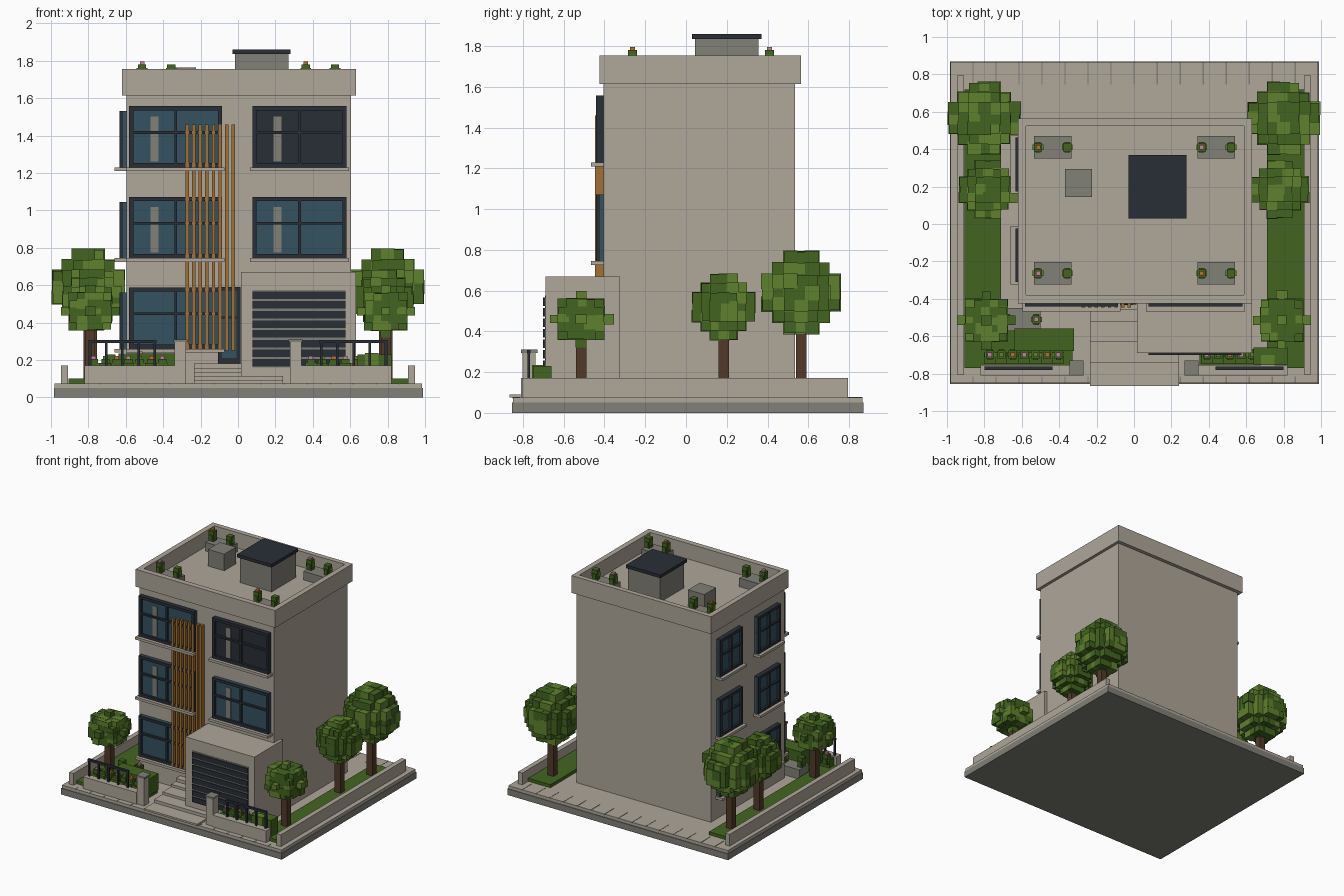
import bpy, bmesh, random
from mathutils import Matrix, Vector

random.seed(4)
if "Cube" in bpy.data.objects:
    bpy.data.objects.remove(bpy.data.objects["Cube"])


def material(name, *rgb):
    m = bpy.data.materials.new(name)
    m.use_nodes = True
    m.diffuse_color = (*rgb, 1)
    m.node_tree.nodes["Principled BSDF"].inputs["Base Color"].default_value = (*rgb, 1)
    return m


STONE = material("warm stone", .43, .385, .32)
GREY = material("grey concrete", .22, .215, .185)
GLASS = material("blue glass", .033, .085, .115)
DARK = material("charcoal metal", .022, .028, .038)
WOOD = material("slat wood", .36, .165, .035)
BARK = material("bark", .085, .042, .022)
LEAF = material("dark leaf", .055, .13, .014)
LIGHT = material("light leaf", .115, .22, .026)
PINK = material("pink flower", .55, .22, .35)
ORANGE = material("orange flower", .5, .15, .03)


def build(name, boxes):
    """Make one object from boxes given as (material, x range, y range, z range)."""
    bm = bmesh.new()
    mesh = bpy.data.meshes.new(name)
    mats = []
    for mat, *spans in boxes:
        if mat not in mats:
            mats.append(mat)
            mesh.materials.append(mat)
        mid = Vector([(a + b) / 2 for a, b in spans])
        size = Vector([abs(b - a) for a, b in spans])
        made = bmesh.ops.create_cube(
            bm, size=1, matrix=Matrix.Translation(mid) @ Matrix.Diagonal(size).to_4x4())
        for f in {f for v in made["verts"] for f in v.link_faces}:
            f.material_index = mats.index(mat)
    bm.to_mesh(mesh)
    bm.free()
    bpy.context.collection.objects.link(bpy.data.objects.new(name, mesh))


def around(c, half):
    return (c - half, c + half)


GROUND = .075

# Base, paving joints and lawns
build("base_slab", [(GREY, (-.985, .99), (-.855, .87), (0, .05))])
build("paving", [(STONE, (-.98, .985), (-.85, .865), (.05, GROUND))])
joints = [-.86 + .123 * i for i in range(15)]
build("paving_joints",
      [(GREY, around(x, .003), (.745, .866), (.07, .077)) for x in joints]
      + [(GREY, around(x, .003), (-.851, -.815), (.07, .077)) for x in joints])
build("lawn", [(LEAF, (-.905, -.71), (-.77, .72), (GROUND, .1)),
               (LEAF, (.71, .91), (-.77, .72), (GROUND, .1)),
               (LEAF, (-.71, -.33), (-.765, -.56), (GROUND, .1)),
               (LEAF, (.35, .71), (-.765, -.69), (GROUND, .1))])

# Garden walls, gate pillars and railings
for side, word in ((-1, "right"), (1, "left")):
    def sx(a, b):
        return (side * a, side * b)
    build(word + "_garden_wall", [(STONE, sx(.908, .947), (-.805, .795), (GROUND, .17))])
    build(word + "_front_wall", [(STONE, sx(.34, .82), (-.81, -.755), (GROUND, .17))])
    build(word + "_gate_pillar", [(STONE, sx(.278, .34), (-.803, -.738), (GROUND, .295)),
                                  (GREY, sx(.27, .345), (-.81, -.73), (.295, .31))])
    rail = [(DARK, sx(.435, .80), around(-.772, .009), (.292, .308))]
    for i in range(5):
        rail.append((DARK, around(side * (.445 + .0865 * i), .007),
                     around(-.772, .007), (.17, .3)))
    build(word + "_railing", rail)

# Entry steps
build("entry_steps", [(STONE, (-.235, .24), (y, -.405), (GROUND, z)) for y, z in
                      ((-.865, .09), (-.74, .115), (-.63, .135), (-.52, .155))]
      + [(STONE, (-.235, .015), (-.46, -.405), (GROUND, .18))])

# Main block with a hollow parapet
build("main_block", [(STONE, (-.597, .605), (-.405, .535), (GROUND, 1.63))])
build("parapet", [(STONE, (-.62, .63), (-.425, -.38), (1.615, 1.755)),
                  (STONE, (-.62, .63), (.525, .565), (1.615, 1.755)),
                  (STONE, (-.62, -.577), (-.38, .525), (1.615, 1.755)),
                  (STONE, (.587, .63), (-.38, .525), (1.615, 1.755))])
build("roof_access", [(GREY, (-.015, .27), (.045, .355), (1.62, 1.835)),
                      (DARK, (-.03, .28), (.03, .37), (1.835, 1.86))])
build("roof_unit", [(GREY, (-.37, -.225), (.145, .295), (1.62, 1.765))])


# Windows: glass, frame bars, sill and an optional blind strip
def window(name, to_box, lo, hi, bottom, top, glass=GLASS, blind=False):
    bar, mid = .011, (lo + hi) / 2
    cross = bottom + (top - bottom) * .57
    parts = [(glass, (lo, hi), (0, .018), (bottom, top))]
    for u, half in ((lo + bar, bar), (mid, .007), (hi - bar, bar)):
        parts.append((DARK, around(u, half), (0, .037), (bottom, top)))
    for z, half in ((bottom + bar, bar), (cross, .007), (top - bar, bar)):
        parts.append((DARK, (lo, hi), (0, .036), around(z, half)))
    parts.append((STONE, (lo - .013, hi + .013), (0, .062), (bottom - .02, bottom)))
    if blind:
        parts.append((GREY, around(lo + .135, .021), (.018, .022),
                      (bottom + .03, top - .055)))
    build(name, [to_box(*p) for p in parts])


def on_front(mat, u, d, z):
    return (mat, u, (-.405 - d[1], -.405 - d[0]), z)


def on_side(mat, u, d, z):
    return (mat, (-.597 - d[1], -.597 - d[0]), u, z)


for level, bottom in enumerate((.26, .745, 1.23)):
    window(f"front_window_{level}", on_front, -.582, -.085, bottom, bottom + .327,
           blind=level > 0)
    if level:
        window(f"front_bay_window_{level}", on_front, .077, .58, bottom, bottom + .327,
               glass=DARK if level == 2 else GLASS, blind=True)
    for word, lo in (("front", -.31), ("back", .175)):
        window(f"side_{word}_window_{level}", on_side, lo, lo + .287, bottom, bottom + .3)

# Front door and vertical timber screen
build("front_door", [(DARK, (-.107, .014), (-.43, -.4), (.18, .59)),
                     (GLASS, (-.085, -.008), (-.434, -.43), (.21, .42)),
                     (GLASS, (-.085, -.008), (-.434, -.43), (.435, .57))])
build("timber_screen", [(WOOD, around(-.272 + .0352 * i, .009), (-.446, -.405), (.25, 1.46))
                        for i in range(8)])

# Garage volume and its slatted door
build("garage", [(STONE, (.015, .63), (-.69, -.325), (GROUND, .67))])
build("garage_door", [(GREY, (.077, .575), (-.693, -.69), (.16, .575))]
      + [(DARK, (.077, .575), (-.701, -.69), (.165 + .0515 * i, .205 + .0515 * i))
         for i in range(8)])


# Small potted plants
def plant(x, y, z, flower):
    parts = [(LEAF, around(x, .022), around(y, .022), (z, z + .08)),
             (LIGHT, around(x, .029), around(y, .014), (z + .02, z + .06)),
             (LEAF, around(x, .014), around(y, .029), (z + .01, z + .05))]
    if flower:
        parts.append((flower, around(x, .012), around(y, .012), (z + .08, z + .095)))
    return parts


def planter(name, x, y, z, flowers):
    parts = [(GREY, around(x, .1), around(y, .061), (z, z + .075))]
    for dx, flower in zip((-.078, .078), flowers):
        parts += plant(x + dx, y, z + .075, flower)
    build(name, parts)


for name, x, y, flowers in (("back_right", -.435, .41, (ORANGE, None)),
                            ("back_left", .44, .41, (PINK, None)),
                            ("front_right", -.435, -.263, (PINK, None)),
                            ("front_left", .44, -.263, (ORANGE, None))):
    planter("roof_planter_" + name, x, y, 1.625, flowers)
planter("yard_planter", -.6, -.51, GROUND, (None, PINK))

# Hedges and flower rows
build("hedge", [(LEAF, (-.64, -.32), (-.68, -.56), (.1, .235))])
for word, start in (("right", -.77), ("left", .39)):
    row = []
    for i in range(7):
        x = start + .061 * i
        row.append((LEAF, around(x, .031), around(-.718, .028), (.1, .165 + .02 * (i % 2))))
        row += plant(x, -.698, .125, (PINK, LIGHT, ORANGE)[i % 3])
    build(word + "_flower_row", row)
build("left_bush", [(LEAF, (.64, .82), (-.75, -.66), (.1, .23)),
                    (LIGHT, (.68, .75), (-.755, -.7), (.1, .236))])


# Trees with blocky crowns
def tree(name, x, y, rx, rz, zc, reach):
    parts = [(BARK, around(x, .026), around(y, .026), (.09, zc))]
    cell, cell_z = rx / 3.55, rz / 3.55
    steps = range(-3, 4)
    for i in steps:
        for j in steps:
            for k in steps:
                if 3 < i * i + j * j + k * k <= reach:
                    grow = random.uniform(.5, .68)
                    mat = LIGHT if random.random() < .4 else LEAF
                    parts.append((mat, around(x + i * cell, cell * grow),
                                  around(y + j * cell, cell * grow),
                                  around(zc + k * cell_z, cell_z * grow)))
    build(name, parts)


for side, word in ((-1, "right"), (1, "left")):
    tree(word + "_back_tree", side * .8, .565, .19, .2, .59, 11)
    tree(word + "_middle_tree", side * .78, .185, .152, .16, .52, 11)
    tree(word + "_front_tree", side * .79, -.515, .155, .137, .46, 9)
